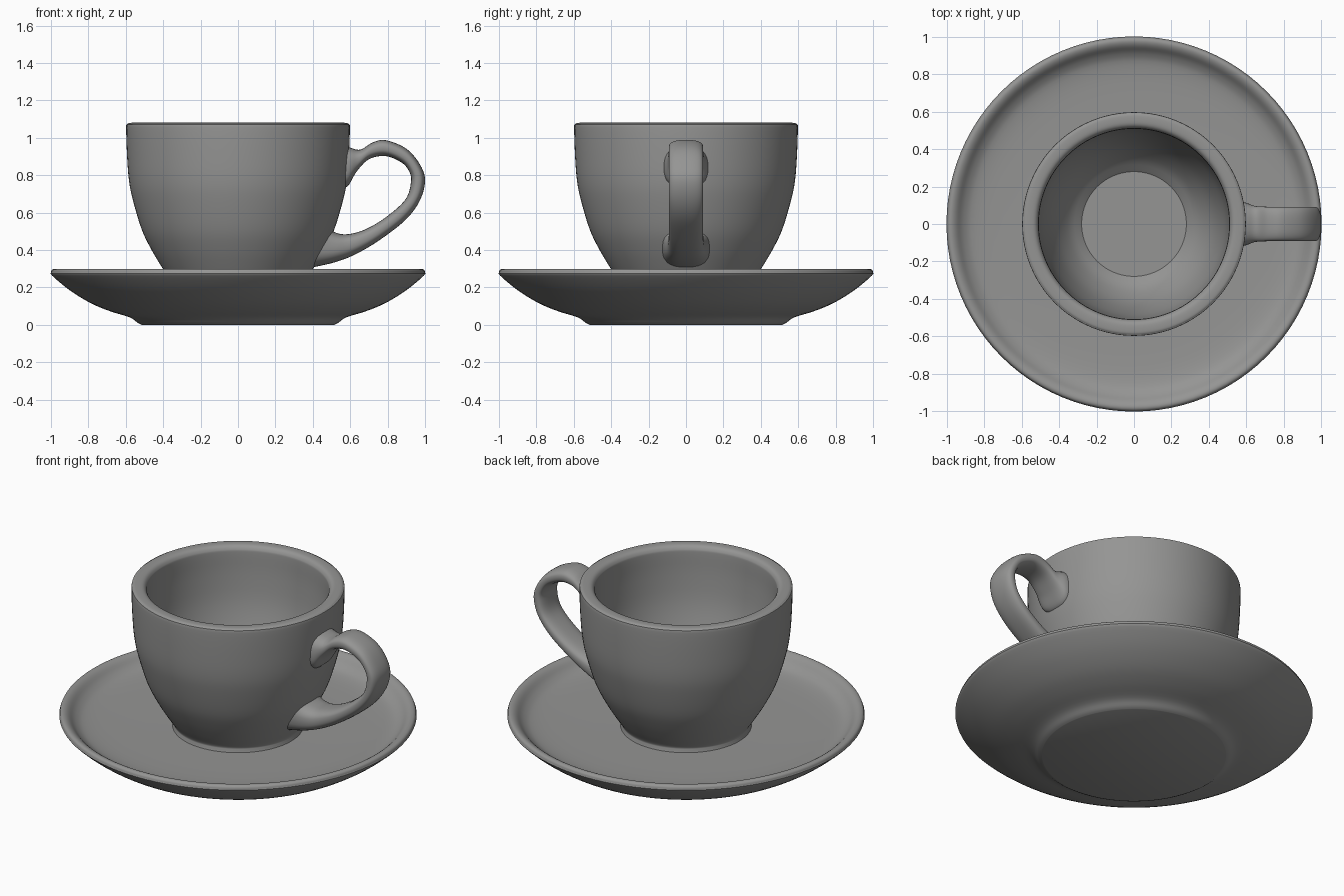
import bpy, bmesh, math
from mathutils import Vector

if "Cube" in bpy.data.objects:
    bpy.data.objects.remove(bpy.data.objects["Cube"])

glaze = bpy.data.materials.new("grey_glaze")
glaze.diffuse_color = (0.3, 0.3, 0.295, 1)
glaze.use_nodes = True
glaze.node_tree.nodes["Principled BSDF"].inputs["Base Color"].default_value = glaze.diffuse_color


def smooth_run(points, steps):
    """Catmull-Rom curve through points of any dimension."""
    p = [Vector(q) for q in points]
    p = [p[0] * 2 - p[1]] + p + [p[-1] * 2 - p[-2]]
    out = []
    for i in range(1, len(p) - 2):
        a, b, c, d = p[i - 1:i + 3]
        for s in range(steps):
            t = s / steps
            out.append(0.5 * (2 * b + (c - a) * t + (2 * a - 5 * b + 4 * c - d) * t * t
                              + (3 * b - a - 3 * c + d) * t ** 3))
    out.append(p[-2])
    return out


def loft(name, rings):
    """Skin closed rings and cap both ends."""
    bm = bmesh.new()
    loops = [[bm.verts.new(co) for co in ring] for ring in rings]
    n = len(loops[0])
    for a, b in zip(loops, loops[1:]):
        for i in range(n):
            j = (i + 1) % n
            bm.faces.new((a[i], a[j], b[j], b[i]))
    bm.faces.new(loops[0])
    bm.faces.new(loops[-1])
    bmesh.ops.recalc_face_normals(bm, faces=bm.faces)
    mesh = bpy.data.meshes.new(name)
    bm.to_mesh(mesh)
    bm.free()
    ob = bpy.data.objects.new(name, mesh)
    bpy.context.collection.objects.link(ob)
    mesh.materials.append(glaze)
    bpy.ops.object.select_all(action='DESELECT')
    ob.select_set(True)
    bpy.context.view_layer.objects.active = ob
    bpy.ops.object.shade_smooth_by_angle(angle=math.radians(35))
    return ob


def lathe(name, runs, segments=96):
    """Revolve (radius, height) runs; corners stay crisp between runs."""
    profile = []
    for run in runs:
        pts = smooth_run(run, 4)
        profile += pts[1:] if profile else pts
    loft(name, [[(r * math.cos(k * math.tau / segments),
                  r * math.sin(k * math.tau / segments), z)
                 for k in range(segments)] for r, z in profile])


# Saucer: flat foot, flared underside, rounded rim, shallow dish
lathe("saucer", [
    [(0.515, 0.0), (0.535, 0.01), (0.58, 0.04), (0.685, 0.073), (0.79, 0.117),
     (0.9, 0.185), (0.993, 0.262), (1.0, 0.28), (0.993, 0.295), (0.975, 0.299),
     (0.95, 0.287), (0.91, 0.25), (0.85, 0.226), (0.7, 0.215), (0.3, 0.21)],
])

# Cup: small foot, bowl wall, rounded lip, hollow inside with a flat floor
lathe("cup", [
    [(0.35, 0.18), (0.368, 0.2), (0.364, 0.225), (0.366, 0.245), (0.405, 0.305),
     (0.462, 0.4), (0.515, 0.51), (0.563, 0.67), (0.584, 0.78), (0.594, 0.92),
     (0.598, 1.055), (0.592, 1.073), (0.575, 1.08), (0.535, 1.078), (0.515, 1.06),
     (0.51, 1.03), (0.505, 0.9), (0.485, 0.72), (0.43, 0.53), (0.355, 0.4),
     (0.28, 0.33)],
    [(0.28, 0.33), (0.1, 0.33)],
])

# Handle: outer x, z, inner x, z and half width at stations along the loop
stations = [
    (0.55, 0.965, 0.55, 0.725, 0.12), (0.6, 0.947, 0.59, 0.745, 0.115),
    (0.655, 0.937, 0.635, 0.82, 0.097), (0.72, 0.975, 0.70, 0.885, 0.092),
    (0.79, 0.987, 0.79, 0.902, 0.092), (0.895, 0.945, 0.875, 0.867, 0.092),
    (0.965, 0.87, 0.915, 0.82, 0.092), (1.0, 0.78, 0.925, 0.765, 0.092),
    (0.975, 0.67, 0.895, 0.67, 0.092), (0.9, 0.565, 0.79, 0.575, 0.092),
    (0.76, 0.455, 0.68, 0.51, 0.092), (0.63, 0.378, 0.59, 0.485, 0.097),
    (0.52, 0.335, 0.525, 0.492, 0.115), (0.39, 0.305, 0.465, 0.53, 0.13),
]
rings = []
for ox, oz, ix, iz, w in smooth_run(stations, 6):
    ring = []
    for k in range(32):
        c, s = math.cos(k * math.tau / 32), math.sin(k * math.tau / 32)
        u = math.copysign(abs(c) ** 0.75, c)      # rounded-box section
        v = math.copysign(abs(s) ** 0.75, s)
        ring.append(((ox + ix) / 2 + u * (ox - ix) / 2, v * w,
                     (oz + iz) / 2 + u * (oz - iz) / 2))
    rings.append(ring)
loft("handle", rings)
